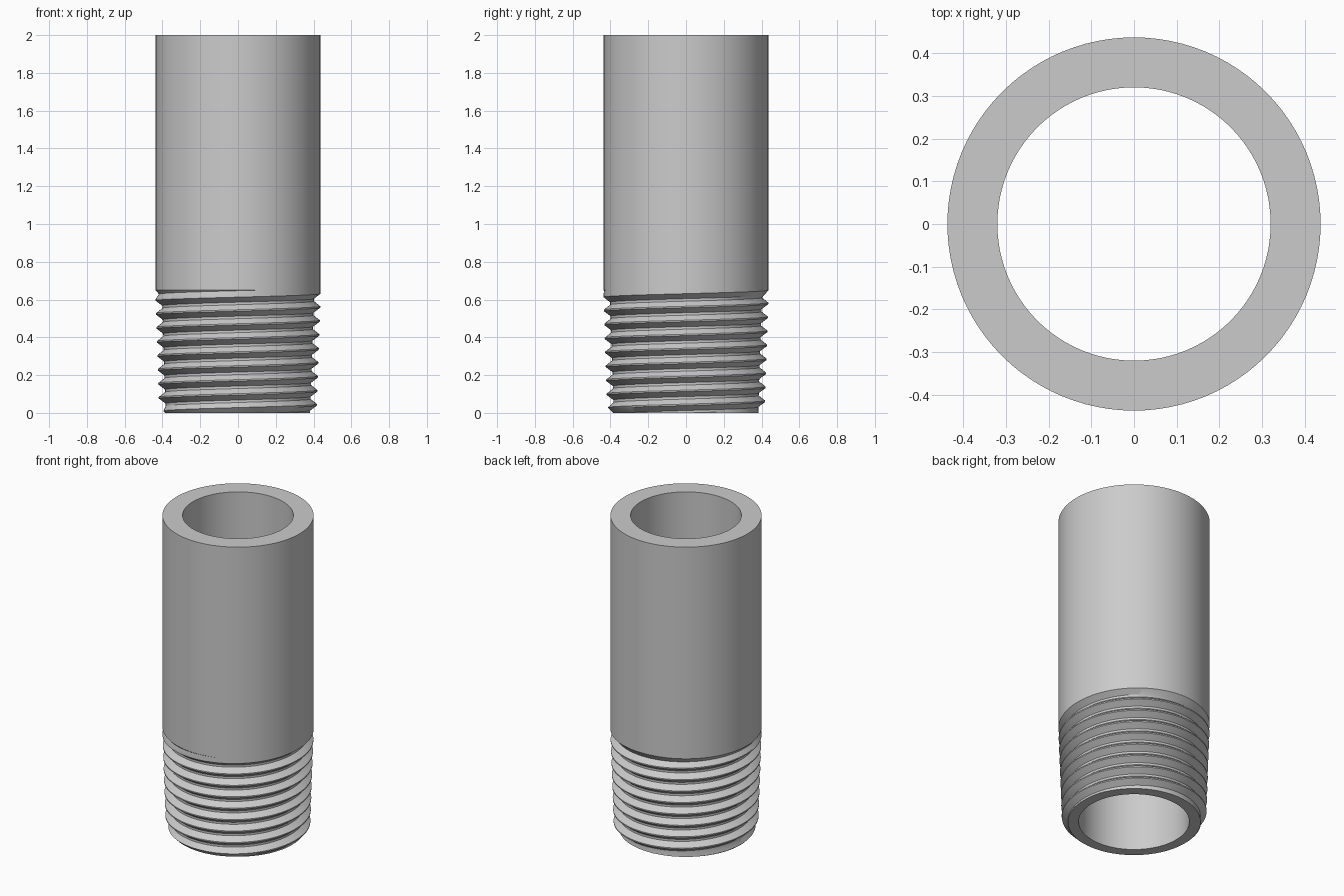
import bpy, bmesh, math

if "Cube" in bpy.data.objects:
    bpy.data.objects.remove(bpy.data.objects["Cube"], do_unlink=True)

SEGMENTS = 96
OUTER, BORE, HEIGHT = 0.437, 0.32, 2.0
PITCH, FIRST_CREST, DEPTH = 0.074, 0.043, 0.035
THREAD_TOP = 0.65
CREST_FLAT, ROOT_FLAT = 0.05, 0.09     # half widths, in turns
PHASES = (-CREST_FLAT, CREST_FLAT, 0.5 - ROOT_FLAT, 0.5 + ROOT_FLAT)


def thread_radius(z, turn):
    """Tapered helical V thread that fades into the plain pipe."""
    phase = (z - FIRST_CREST) / PITCH - turn
    away = abs(phase - round(phase))
    cut = (away - CREST_FLAT) / (0.5 - CREST_FLAT - ROOT_FLAT)
    cut = min(max(cut, 0), 1)
    fade = min(max((THREAD_TOP - z) / 0.04, 0), 1)
    crest = min(OUTER, 0.417 + z / 30)
    crest = OUTER - (OUTER - crest) * fade
    return min(crest - DEPTH * cut * fade, 0.385 + z)


def column_profile(turn):
    """Closed cross-section: bore foot, thread, plain body, rim, bore."""
    points = [(BORE, 0)]
    for wrap in range(-3, 11):
        for phase in PHASES:
            z = FIRST_CREST + PITCH * (wrap + phase + turn)
            z = min(max(z, 0), THREAD_TOP)
            points.append((thread_radius(z, turn), z))
    return points + [(OUTER, HEIGHT), (BORE, HEIGHT)]


# Threaded pipe swept around the axis
bm = bmesh.new()
columns = []
for i in range(SEGMENTS + 1):
    turn = i / SEGMENTS
    angle = math.tau * turn
    columns.append([bm.verts.new((r * math.cos(angle), r * math.sin(angle), z))
                    for r, z in column_profile(turn)])
for a, b in zip(columns, columns[1:]):
    for k in range(len(a)):
        n = (k + 1) % len(a)
        bm.faces.new((a[k], b[k], b[n], a[n]))
bmesh.ops.remove_doubles(bm, verts=bm.verts, dist=0.0001)
bmesh.ops.recalc_face_normals(bm, faces=bm.faces)
mesh = bpy.data.meshes.new("threaded_pipe")
bm.to_mesh(mesh)
bm.free()
pipe = bpy.data.objects.new("threaded_pipe", mesh)
bpy.context.collection.objects.link(pipe)

# Plain grey metal
steel = bpy.data.materials.new("grey_steel")
steel.use_nodes = True
steel.diffuse_color = (0.6, 0.6, 0.6, 1)
steel.node_tree.nodes["Principled BSDF"].inputs["Base Color"].default_value = steel.diffuse_color
mesh.materials.append(steel)

bpy.context.view_layer.objects.active = pipe
pipe.select_set(True)
bpy.ops.object.shade_smooth_by_angle(angle=math.radians(25))
